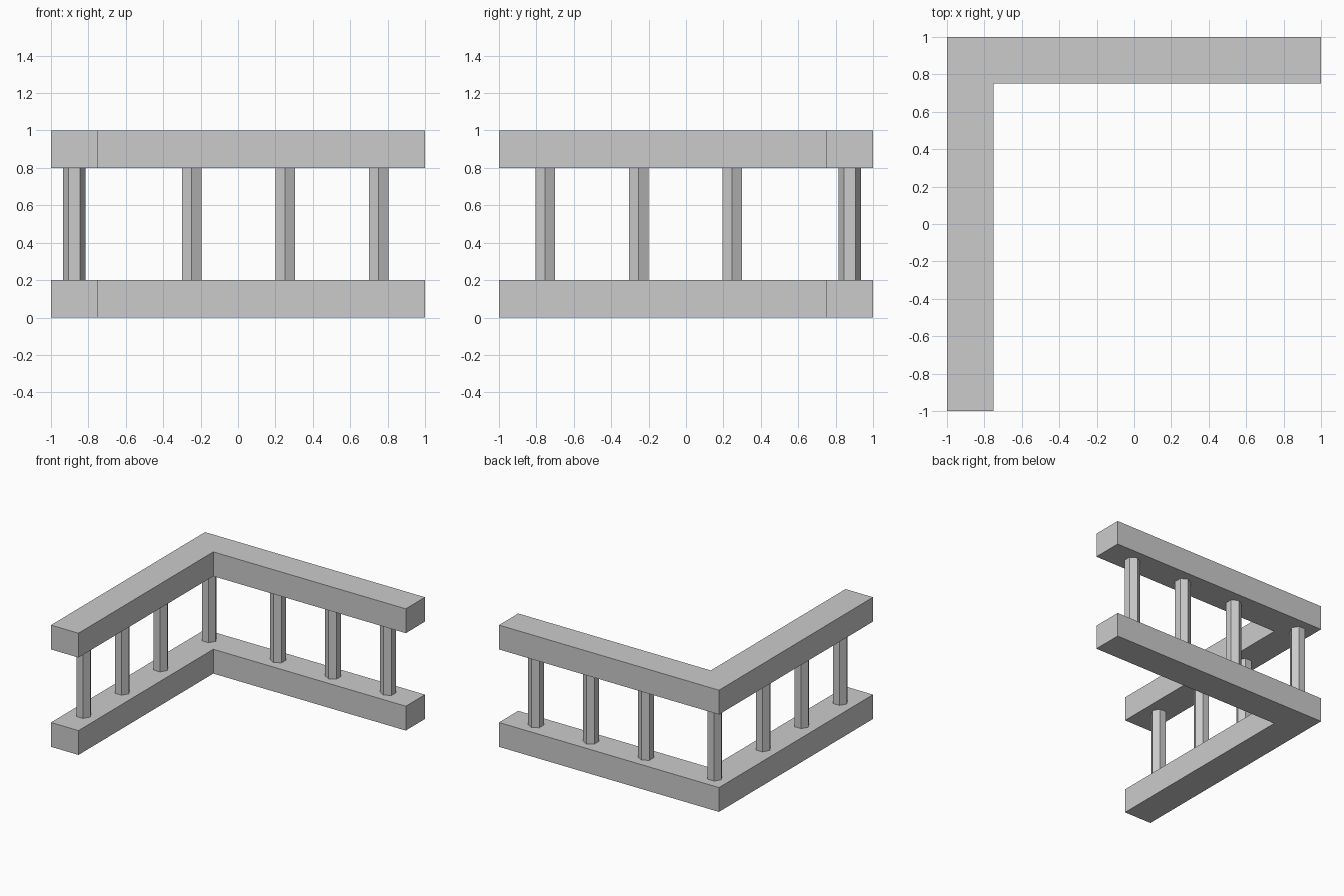
import bpy, bmesh, math

if "Cube" in bpy.data.objects:
    bpy.data.objects.remove(bpy.data.objects["Cube"])

W = 0.25          # rail width
C = 1 - W / 2     # rail centre line


def make_object(name, bm):
    bmesh.ops.recalc_face_normals(bm, faces=bm.faces[:])
    mesh = bpy.data.meshes.new(name)
    bm.to_mesh(mesh)
    bm.free()
    obj = bpy.data.objects.new(name, mesh)
    bpy.context.collection.objects.link(obj)
    return obj


def corner_rail(name, z, height=0.2):
    # L-shaped outline extruded upwards
    outline = [(-1, -1), (-1 + W, -1), (-1 + W, 1 - W), (1, 1 - W), (1, 1), (-1, 1)]
    bm = bmesh.new()
    face = bm.faces.new([bm.verts.new((x, y, z)) for x, y in outline])
    top = bmesh.ops.extrude_face_region(bm, geom=[face], use_keep_orig=True)
    verts = [g for g in top["geom"] if isinstance(g, bmesh.types.BMVert)]
    bmesh.ops.translate(bm, vec=(0, 0, height), verts=verts)
    return make_object(name, bm)


def post(name, x, y, turn):
    # six-sided post between the rails
    bpy.ops.mesh.primitive_cylinder_add(vertices=6, radius=0.06, depth=0.6,
                                        location=(x, y, 0.5), rotation=(0, 0, turn))
    bpy.context.object.name = name


# Rails
corner_rail("bottom_rail", 0.0)
corner_rail("top_rail", 0.8)

# Posts: corners point across each rail (cylinder's first corner lies on y)
post("corner_post", -C, C, math.pi / 2)
for i, d in enumerate((-0.25, 0.25, 0.75)):
    post(f"back_post_{i + 1}", d + 0.002, C, 0)
    post(f"left_post_{i + 1}", -C, -d - 0.003, math.pi / 2)
